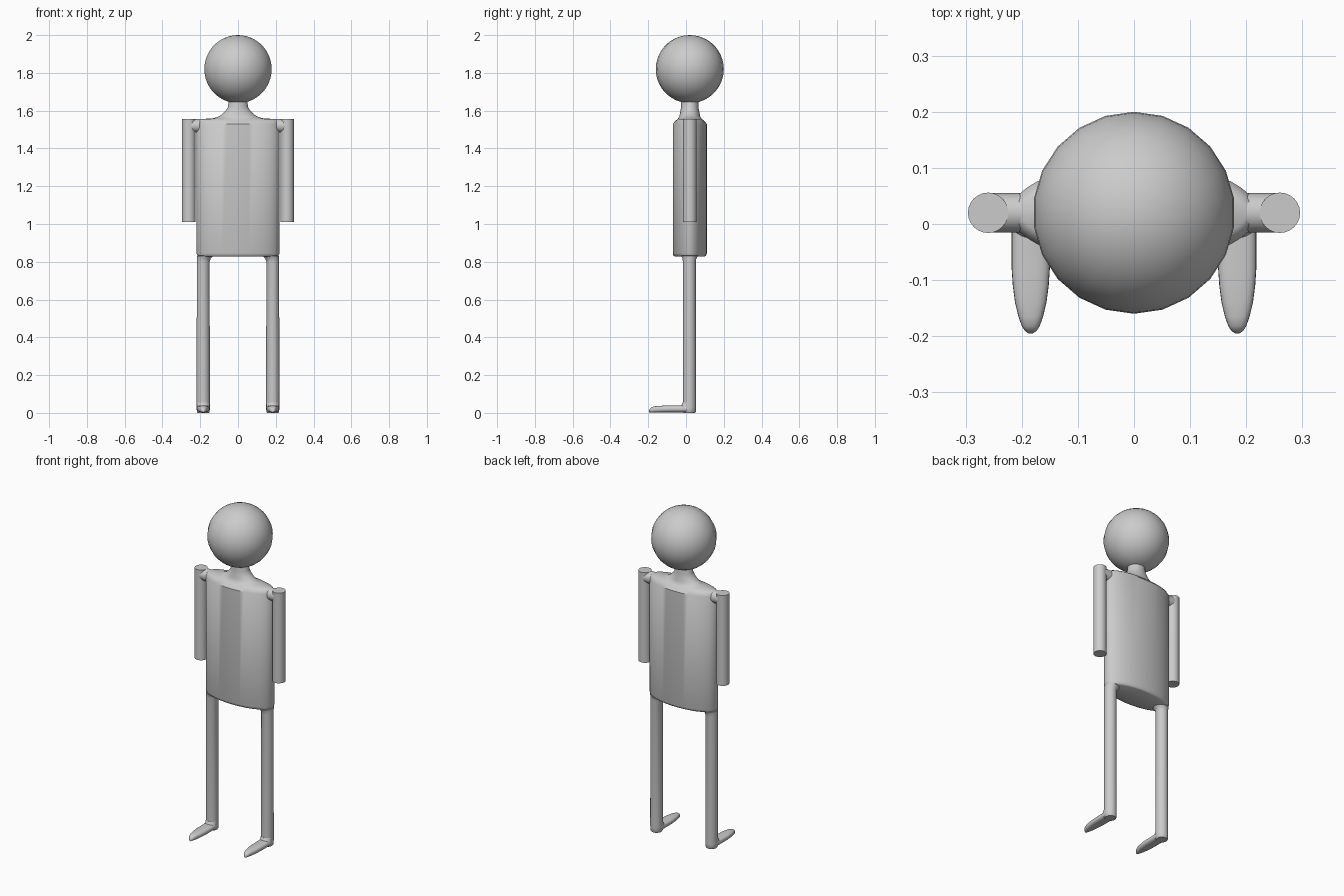
import bpy, bmesh, math
from mathutils import Vector

cube = bpy.data.objects.get("Cube")
if cube:
    bpy.data.objects.remove(cube, do_unlink=True)

grey = bpy.data.materials.new("plain grey")
grey.use_nodes = True
COLOUR = (0.6, 0.6, 0.6, 1)
grey.diffuse_color = COLOUR
grey.node_tree.nodes["Principled BSDF"].inputs["Base Color"].default_value = COLOUR

MID_Y = 0.02  # depth of the body axis


def finish(name, bm):
    bmesh.ops.recalc_face_normals(bm, faces=bm.faces)
    mesh = bpy.data.meshes.new(name)
    bm.to_mesh(mesh)
    bm.free()
    mesh.materials.append(grey)
    obj = bpy.data.objects.new(name, mesh)
    bpy.context.collection.objects.link(obj)
    bpy.ops.object.select_all(action='DESELECT')
    obj.select_set(True)
    bpy.context.view_layer.objects.active = obj
    bpy.ops.object.shade_smooth_by_angle(angle=math.radians(40))
    return obj


def loft(name, sections, u, v, sides=24, power=1.0):
    """Skin rings given as (centre, radius along u, radius along v)."""
    bm = bmesh.new()
    rings = []
    for centre, ru, rv in sections:
        ring = []
        for i in range(sides):
            a = math.tau * i / sides
            c, s = math.cos(a), math.sin(a)
            pu = math.copysign(abs(c) ** power, c) * ru
            pv = math.copysign(abs(s) ** power, s) * rv
            ring.append(bm.verts.new(Vector(centre) + u * pu + v * pv))
        rings.append(ring)
    for low, high in zip(rings, rings[1:]):
        for i in range(sides):
            j = (i + 1) % sides
            bm.faces.new((low[i], low[j], high[j], high[i]))
    bm.faces.new(rings[0])
    bm.faces.new(rings[-1])
    return finish(name, bm)


X, Y, Z = Vector((1, 0, 0)), Vector((0, 1, 0)), Vector((0, 0, 1))

# Head
bm = bmesh.new()
bmesh.ops.create_uvsphere(bm, u_segments=22, v_segments=22, radius=0.18)
bmesh.ops.translate(bm, verts=bm.verts, vec=(0, MID_Y, 1.82))
finish("head", bm)

# Torso flowing into the neck: height, half width, half depth
torso = [(0.828, 0.205, 0.08), (0.832, 0.214, 0.086), (0.845, 0.22, 0.09),
         (1.53, 0.22, 0.09), (1.548, 0.214, 0.074), (1.555, 0.2, 0.065),
         (1.56, 0.13, 0.061), (1.568, 0.105, 0.056), (1.58, 0.085, 0.053),
         (1.6, 0.065, 0.049), (1.62, 0.053, 0.046), (1.68, 0.046, 0.045)]
loft("torso_and_neck", [((0, MID_Y, z), a, b) for z, a, b in torso], X, Y, sides=48)

# Foot profile: y, half width, half height
foot = [(0.02, 0.034, 0.019), (-0.08, 0.034, 0.018), (-0.11, 0.032, 0.018),
        (-0.14, 0.028, 0.017), (-0.165, 0.022, 0.016), (-0.182, 0.016, 0.014),
        (-0.191, 0.01, 0.01), (-0.195, 0.004, 0.005)]

for side, s in (("left", 1), ("right", -1)):
    # Arm and the short shoulder stub that joins it to the torso
    ax = 0.26 * s
    loft(side + "_arm", [((ax, MID_Y, z), 0.036, 0.036) for z in (1.01, 1.555)], X, Y)
    loft(side + "_shoulder",
         [((x * s, MID_Y, 1.52), 0.035, 0.035) for x in (0.17, 0.26)], Y, Z)

    # Leg, widening slightly into the hip and the ankle
    leg = [(0, 0.184, 0.03), (0.006, 0.184, 0.034), (0.03, 0.184, 0.035),
           (0.8, 0.184, 0.034), (0.818, 0.181, 0.037), (0.83, 0.174, 0.044)]
    loft(side + "_leg", [((x * s, MID_Y - 0.002, z), r, r) for z, x, r in leg], X, Y)

    # Foot and the small fillet where it meets the shin
    loft(side + "_foot",
         [((0.184 * s, y, h + 0.003), w, h) for y, w, h in foot], X, Z, power=0.75)
    ankle = [(0.03, 0.0, 0.034), (0.038, 0.008, 0.034), (0.055, 0.016, 0.034)]
    loft(side + "_ankle",
         [((0.184 * s, y, z), r, r) for z, y, r in ankle], X, Y)
